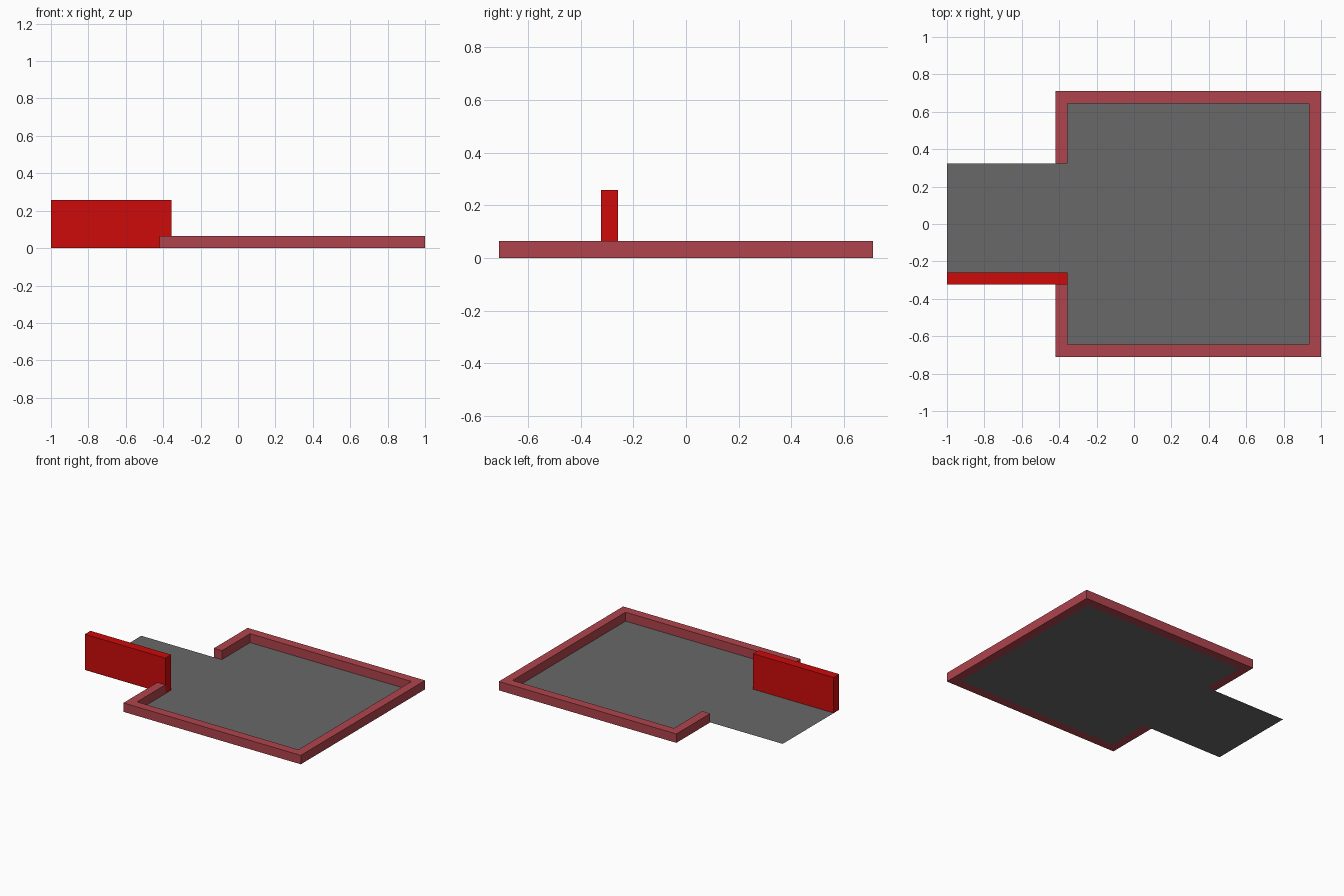
import bpy, bmesh

if "Cube" in bpy.data.objects:
    bpy.data.objects.remove(bpy.data.objects["Cube"])


def material(name, rgb):
    m = bpy.data.materials.new(name)
    m.diffuse_color = (*rgb, 1)
    m.use_nodes = True
    m.node_tree.nodes["Principled BSDF"].inputs["Base Color"].default_value = m.diffuse_color
    return m


def prism(name, outline, z0, z1, mat):
    """Flat outline, extruded upward when z1 is above z0."""
    bm = bmesh.new()
    face = bm.faces.new([bm.verts.new((x, y, z0)) for x, y in outline])
    if z1 > z0:
        ext = bmesh.ops.extrude_face_region(bm, geom=[face], use_keep_orig=True)
        verts = [g for g in ext["geom"] if isinstance(g, bmesh.types.BMVert)]
        bmesh.ops.translate(bm, verts=verts, vec=(0, 0, z1 - z0))
        bmesh.ops.recalc_face_normals(bm, faces=bm.faces)
    me = bpy.data.meshes.new(name)
    bm.to_mesh(me)
    bm.free()
    me.materials.append(mat)
    ob = bpy.data.objects.new(name, me)
    bpy.context.collection.objects.link(ob)
    return ob


grey = material("floor_grey", (0.14, 0.14, 0.14))
brick = material("brick_red", (0.43, 0.057, 0.072))
red = material("bright_red", (0.61, 0.003, 0.003))

T = 0.0645                    # wall thickness
L, R, W = -0.42, 1.0, 0.71    # room outer left, right and half width
D = 0.323                     # half width of the passage
I = L + T                     # room inner left

# Thin floor sheet: room plus passage
prism("floor", [(-1, -D), (I, -D), (I, -W + T), (R - T, -W + T),
                (R - T, W - T), (I, W - T), (I, D), (-1, D)], 0, 0, grey)

# Low kerb around the room, open at the passage
prism("low_wall", [(L, -D), (L, -W), (R, -W), (R, W), (L, W), (L, D),
                   (I, D), (I, W - T), (R - T, W - T), (R - T, -W + T),
                   (I, -W + T), (I, -D)], 0, T, brick)

# Tall wall along one side of the passage, resting just on the floor sheet
prism("passage_wall", [(-1, -D), (I, -D), (I, -D + T), (-1, -D + T)],
      0.001, 0.258, red)
